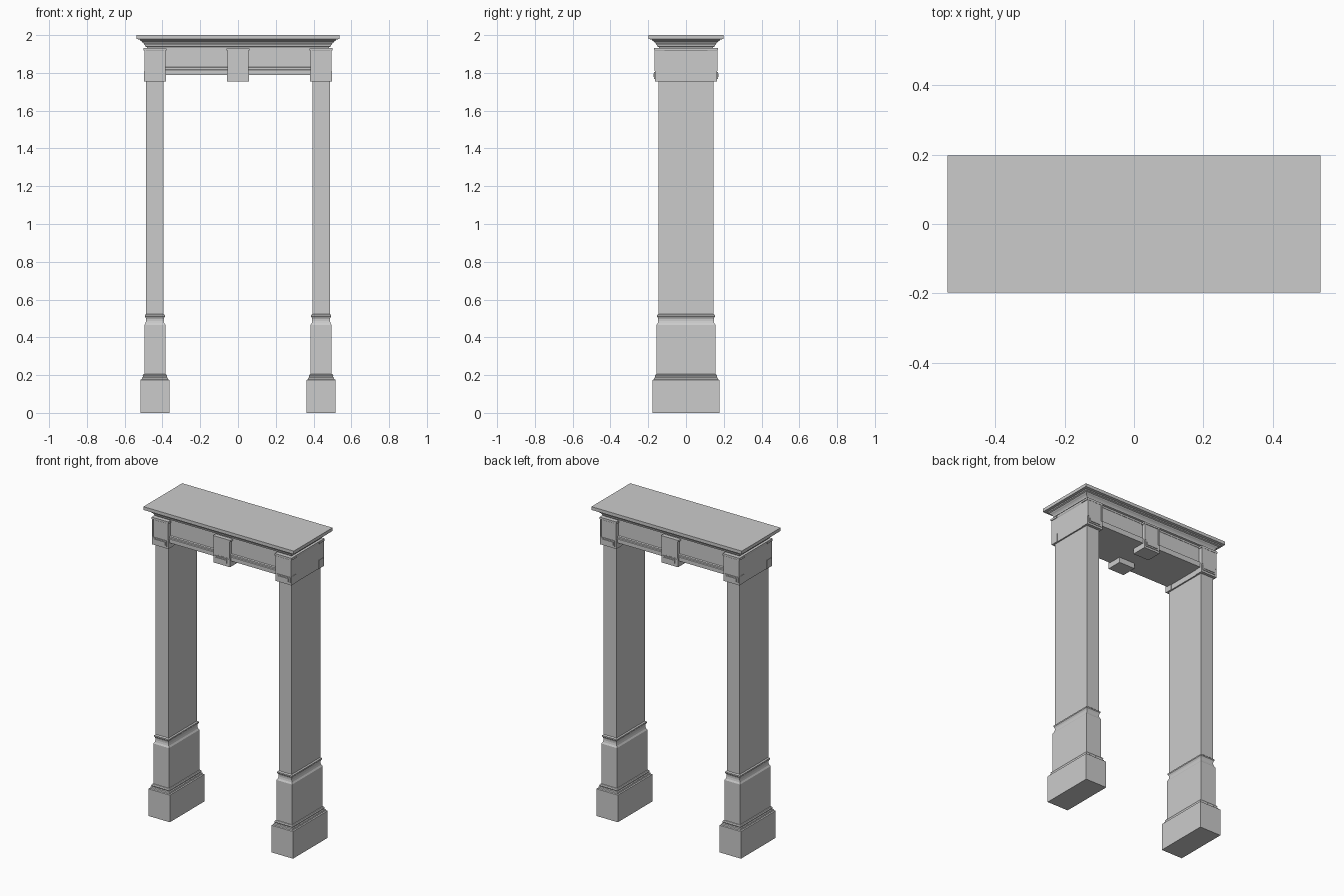
import bpy
import bmesh

cube = bpy.data.objects.get("Cube")
if cube:
    bpy.data.objects.remove(cube, do_unlink=True)

stone = bpy.data.materials.new("grey stone")
stone.use_nodes = True
COLOUR = (0.6, 0.6, 0.6, 1)
stone.diffuse_color = COLOUR
stone.node_tree.nodes["Principled BSDF"].inputs["Base Color"].default_value = COLOUR


def finish(bm, name):
    bmesh.ops.recalc_face_normals(bm, faces=bm.faces)
    mesh = bpy.data.meshes.new(name)
    bm.to_mesh(mesh)
    bm.free()
    mesh.materials.append(stone)
    obj = bpy.data.objects.new(name, mesh)
    bpy.context.collection.objects.link(obj)
    return obj


def moulded_block(name, cx, hx, hy, profile):
    """Sweep an (outward offset, height) profile around a rectangle."""
    bm = bmesh.new()
    rings = []
    for d, z in profile:
        rings.append([bm.verts.new((cx + sx * (hx + d), sy * (hy + d), z))
                      for sx, sy in ((-1, -1), (1, -1), (1, 1), (-1, 1))])
    for a, b in zip(rings, rings[1:]):
        for i in range(4):
            j = (i + 1) % 4
            bm.faces.new((a[i], a[j], b[j], b[i]))
    bm.faces.new(rings[0])
    bm.faces.new(rings[-1])
    return finish(bm, name)


def box(name, x0, x1, y0, y1, z0, z1):
    bm = bmesh.new()
    bmesh.ops.create_cube(bm, size=1)
    for v in bm.verts:
        v.co = (x0 if v.co.x < 0 else x1, y0 if v.co.y < 0 else y1,
                z0 if v.co.z < 0 else z1)
    return finish(bm, name)


def console(name, cx, sy, depth):
    """Bracket face with a flared top, framed panel and raised tablet."""
    def slab(part, hw, near, far, z0, z1):
        y0, y1 = sorted((sy * near, sy * far))
        box(name + part, cx - hw, cx + hw, y0, y1, z0, z1)
    slab("_body", 0.052, 0.164 - depth, 0.164, 1.755, 1.93)
    slab("_foot", 0.058, 0.164 - depth, 0.165, 1.755, 1.81)
    slab("_tablet_frame", 0.049, 0.16, 0.169, 1.768, 1.805)
    slab("_tablet", 0.04, 0.16, 0.173, 1.777, 1.797)
    # Raised edge strips
    for side in (-1, 1):
        x = cx + side * 0.052
        y0, y1 = sorted((sy * 0.15, sy * 0.168))
        box(name + "_edge", x - 0.004, x + 0.004, y0, y1, 1.81, 1.92)
    slab("_top_lip", 0.061, 0.164 - depth, 0.168, 1.918, 1.93)


# Pillar outline: plinth, base moulding, dado, scotia, bead and shaft
PILLAR = [(0.031, 0), (0.031, 0.175), (0.024, 0.178), (0.022, 0.186),
          (0.017, 0.19), (0.019, 0.197), (0.015, 0.204), (0.01, 0.206),
          (0.01, 0.465), (0.004, 0.475), (0.001, 0.487), (0.001, 0.498),
          (0.004, 0.506), (0.007, 0.51), (0.007, 0.518), (0.002, 0.522),
          (0, 0.524), (0, 1.77)]

for label, side in (("left", 1), ("right", -1)):
    cx = side * 0.44
    moulded_block(label + "_pillar", cx, 0.046, 0.146, PILLAR)
    moulded_block(label + "_capital", cx, 0.055, 0.165,
                  [(0, 1.755), (0, 1.915), (0.004, 1.922), (0.004, 1.932)])
    for end, sy in (("front", -1), ("back", 1)):
        console(label + "_" + end + "_console", cx, sy, 0.05)

# Lintel with a stepped lower band
moulded_block("lintel", 0, 0.4, 0.14,
              [(0.012, 1.79), (0.012, 1.815), (0.007, 1.818),
               (0.007, 1.828), (0, 1.832), (0, 1.945)])
for end, sy in (("front", -1), ("back", 1)):
    console(end + "_key_console", 0, sy, 0.1)

# Cornice
moulded_block("cornice", 0, 0.537, 0.198,
              [(-0.056, 1.925), (-0.056, 1.937), (-0.045, 1.94),
               (-0.043, 1.948), (-0.037, 1.956), (-0.03, 1.962),
               (-0.028, 1.967), (-0.019, 1.971), (-0.017, 1.977),
               (0, 1.979), (0, 2)])
